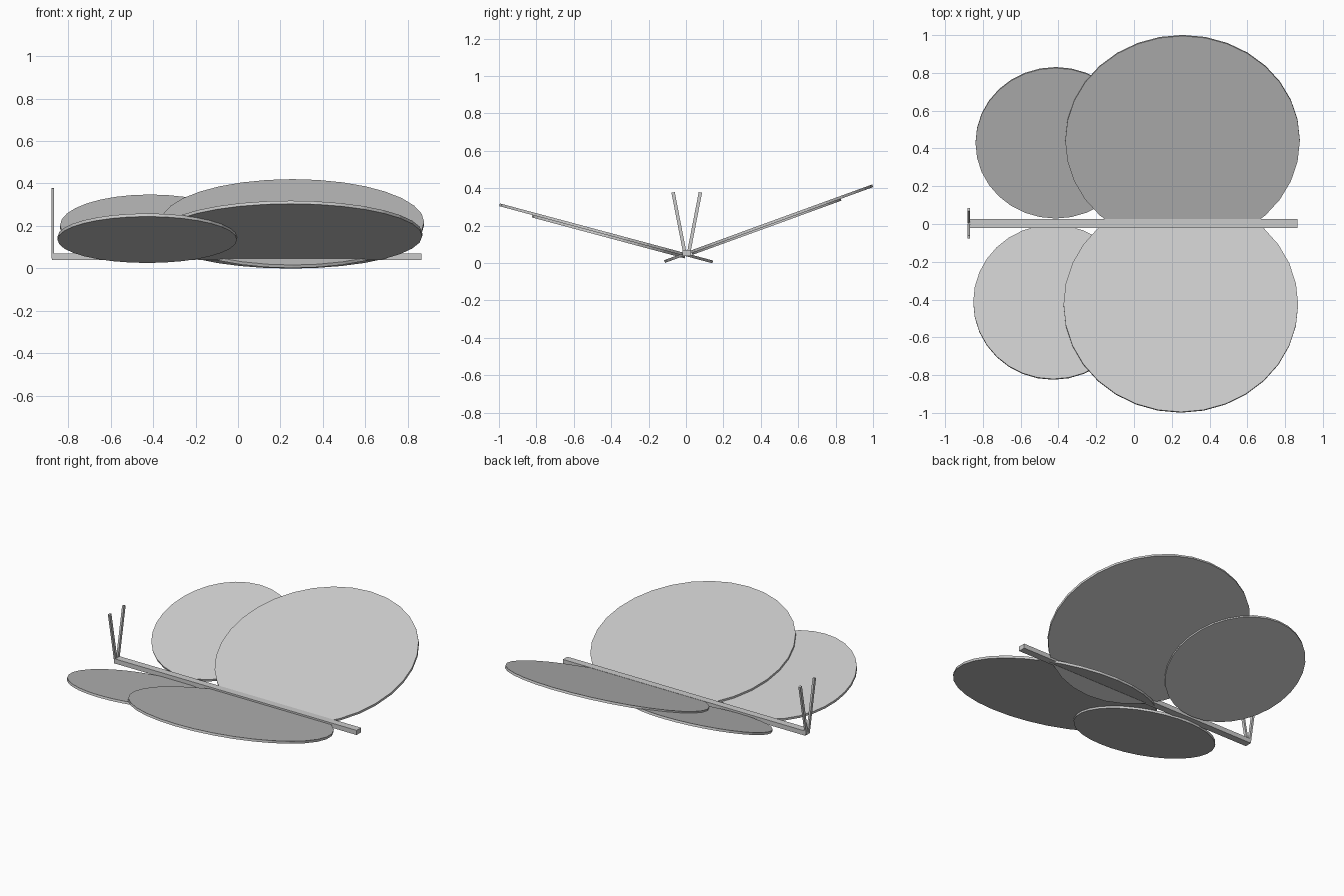
import bpy
import math
from mathutils import Vector

if "Cube" in bpy.data.objects:
    bpy.data.objects.remove(bpy.data.objects["Cube"])


def box(name, size, loc, tilt=0.0):
    bpy.ops.mesh.primitive_cube_add(size=1, location=loc, rotation=(tilt, 0, 0))
    ob = bpy.context.object
    ob.name = name
    ob.scale = size
    bpy.ops.object.transform_apply(location=False, rotation=False, scale=True)
    return ob


def wing(name, rx, ry, loc, tilt):
    # thin 32-sided disc tilted about the body axis
    bpy.ops.mesh.primitive_cylinder_add(vertices=32, radius=1, depth=0.015,
                                        location=loc,
                                        rotation=(math.radians(tilt), 0, 0))
    ob = bpy.context.object
    ob.name = name
    ob.scale = (rx, ry, 1)
    bpy.ops.object.transform_apply(location=False, rotation=False, scale=True)
    return ob


# slender body
box("body", (1.742, 0.046, 0.03), (-0.005, 0.003, 0.054))

# wings: the left pair is raised a little more than the right pair
wing("left_large_wing", 0.621, 0.592, (0.257, 0.442, 0.211), 20)
wing("left_small_wing", 0.424, 0.424, (-0.415, 0.43, 0.196), 20)
wing("right_large_wing", 0.621, 0.590, (0.248, -0.427, 0.159), -15)
wing("right_small_wing", 0.423, 0.423, (-0.428, -0.414, 0.142), -15)

# pair of antennae spreading from the end of the body
for name, s in (("left_antenna", 1), ("right_antenna", -1)):
    a = Vector((-0.874, 0.004 + s * 0.009, 0.048))
    b = Vector((-0.874, 0.004 + s * 0.073, 0.378))
    d = b - a
    box(name, (0.013, 0.018, d.length), (a + b) / 2, -math.atan2(d.y, d.z))
